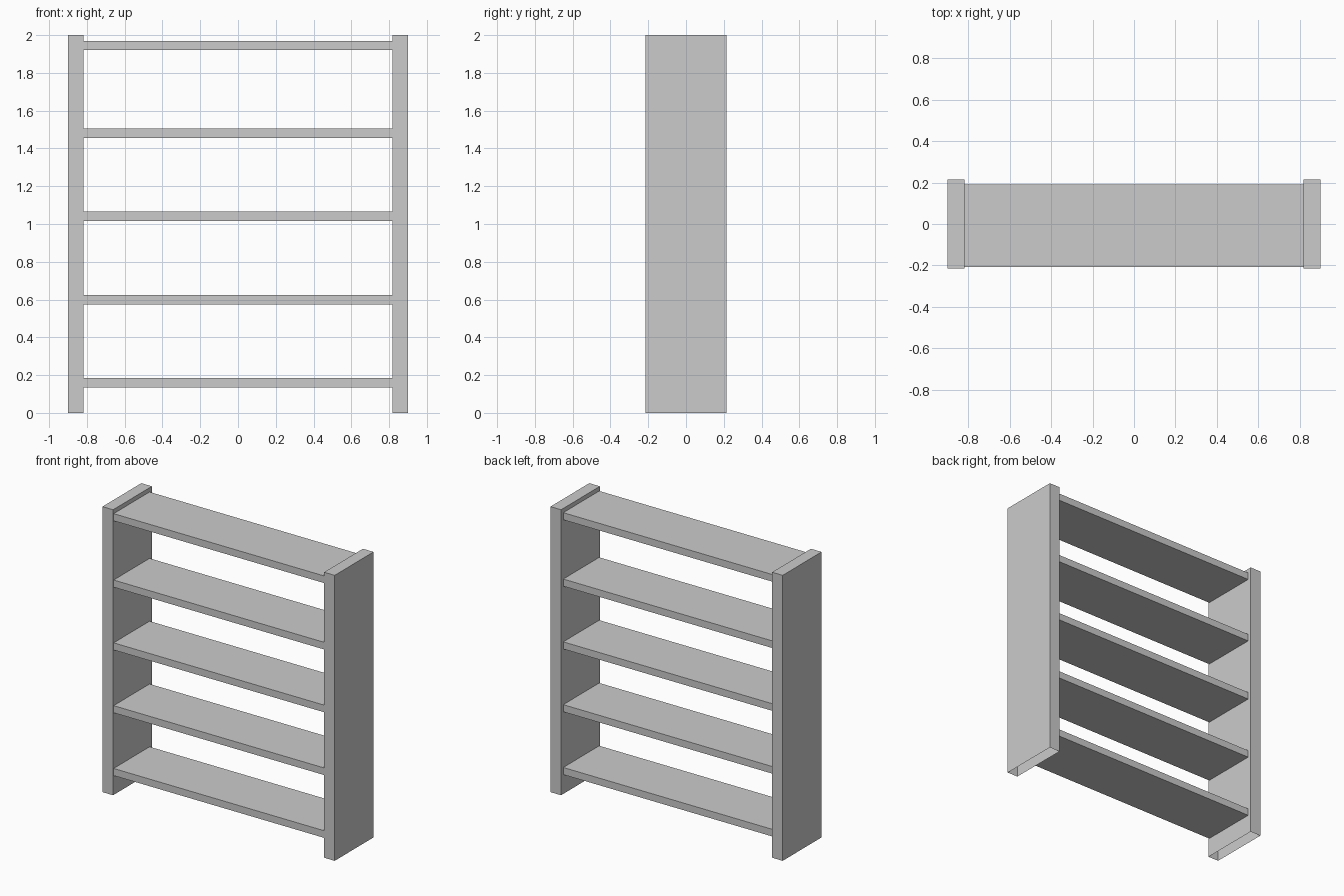
import bpy
import bmesh

if "Cube" in bpy.data.objects:
    bpy.data.objects.remove(bpy.data.objects["Cube"])


def box(name, lo, hi, open_bottom=False):
    """Axis-aligned box between two corners, optionally without its underside."""
    bm = bmesh.new()
    bmesh.ops.create_cube(bm, size=1)
    for v in bm.verts:
        v.co = [hi[i] if v.co[i] > 0 else lo[i] for i in range(3)]
    bm.normal_update()
    if open_bottom:
        under = [f for f in bm.faces if f.normal.z < -0.5]
        bmesh.ops.delete(bm, geom=under, context='FACES_ONLY')
    mesh = bpy.data.meshes.new(name)
    bm.to_mesh(mesh)
    bm.free()
    obj = bpy.data.objects.new(name, mesh)
    bpy.context.collection.objects.link(obj)
    return obj


INNER, OUTER, DEPTH, HEIGHT = 0.818, 0.90, 0.215, 2.0

# Side panels, open underneath
box("left_panel", (-OUTER, -DEPTH, 0), (-INNER, DEPTH, HEIGHT), True)
box("right_panel", (INNER, -DEPTH, 0), (OUTER, DEPTH, HEIGHT), True)

# Shelves, set slightly in from the back
for i, z in enumerate((0.135, 0.575, 1.015, 1.455, 1.92)):
    box(f"shelf_{i + 1}", (-INNER, -0.208, z), (INNER, 0.19, z + 0.05))
